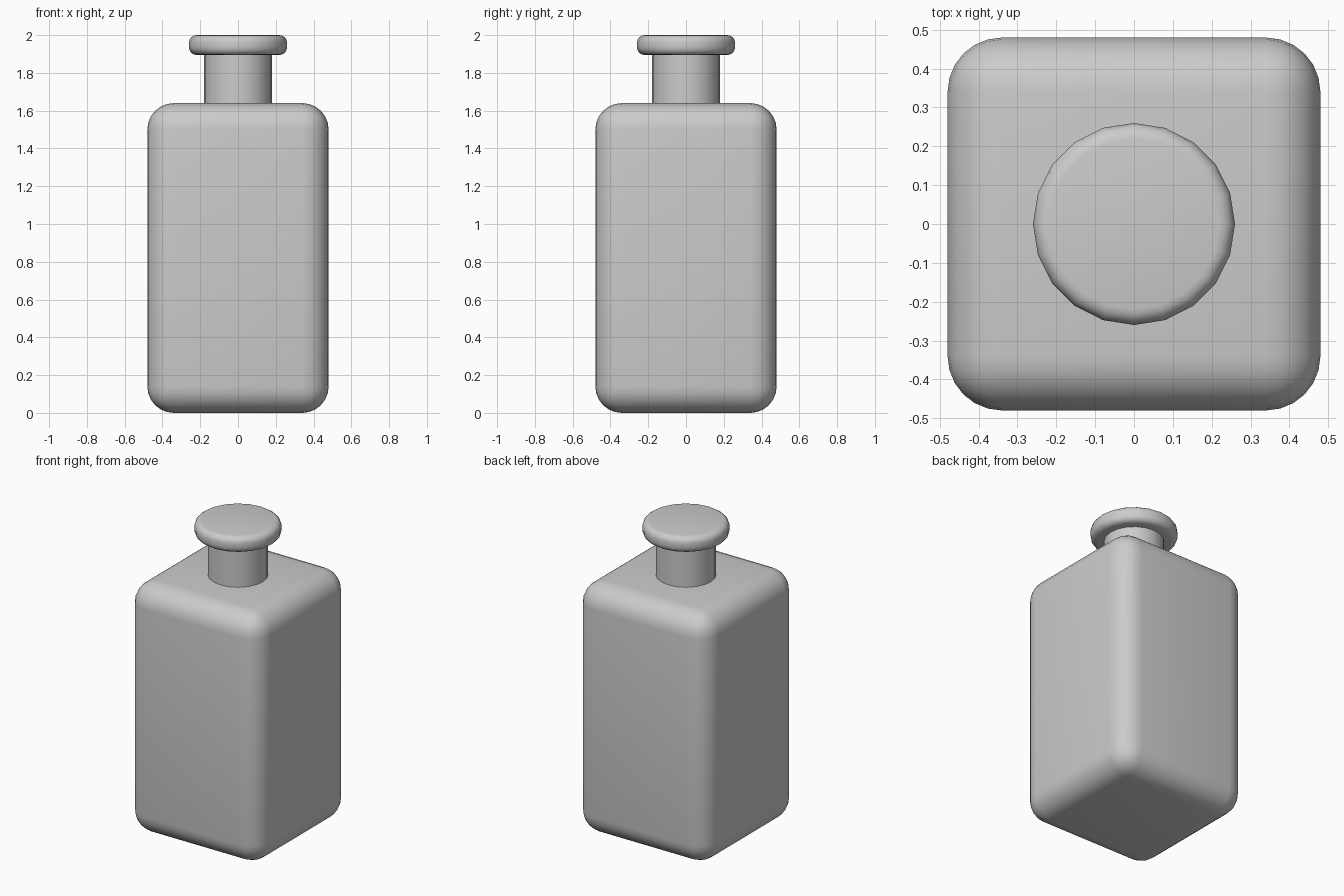
import bpy
import math

if "Cube" in bpy.data.objects:
    bpy.data.objects.remove(bpy.data.objects["Cube"])


def finish(obj, name, bevel=0.0, segments=4):
    """Name the part, round its sharp edges and shade it smooth."""
    obj.name = name
    bpy.ops.object.transform_apply(location=False, rotation=False, scale=True)
    if bevel:
        mod = obj.modifiers.new("rounding", 'BEVEL')
        mod.width = bevel
        mod.segments = segments
        mod.limit_method = 'ANGLE'
        mod.angle_limit = math.radians(40)
        bpy.ops.object.modifier_apply(modifier=mod.name)
    bpy.ops.object.shade_smooth_by_angle(angle=math.radians(35))


def disc(name, radius, z0, z1, bevel=0.0):
    bpy.ops.mesh.primitive_cylinder_add(
        vertices=20, radius=radius, depth=z1 - z0, location=(0, 0, (z0 + z1) / 2))
    finish(bpy.context.object, name, bevel)


# Square bottle body with rounded edges
bpy.ops.mesh.primitive_cube_add(size=1, location=(0, 0, 0.82))
body = bpy.context.object
body.scale = (0.96, 0.96, 1.64)
finish(body, "bottle_body", 0.14, 6)

# Neck and stopper
disc("bottle_neck", 0.18, 1.62, 1.91)
disc("stopper", 0.26, 1.895, 2.0, 0.04)
